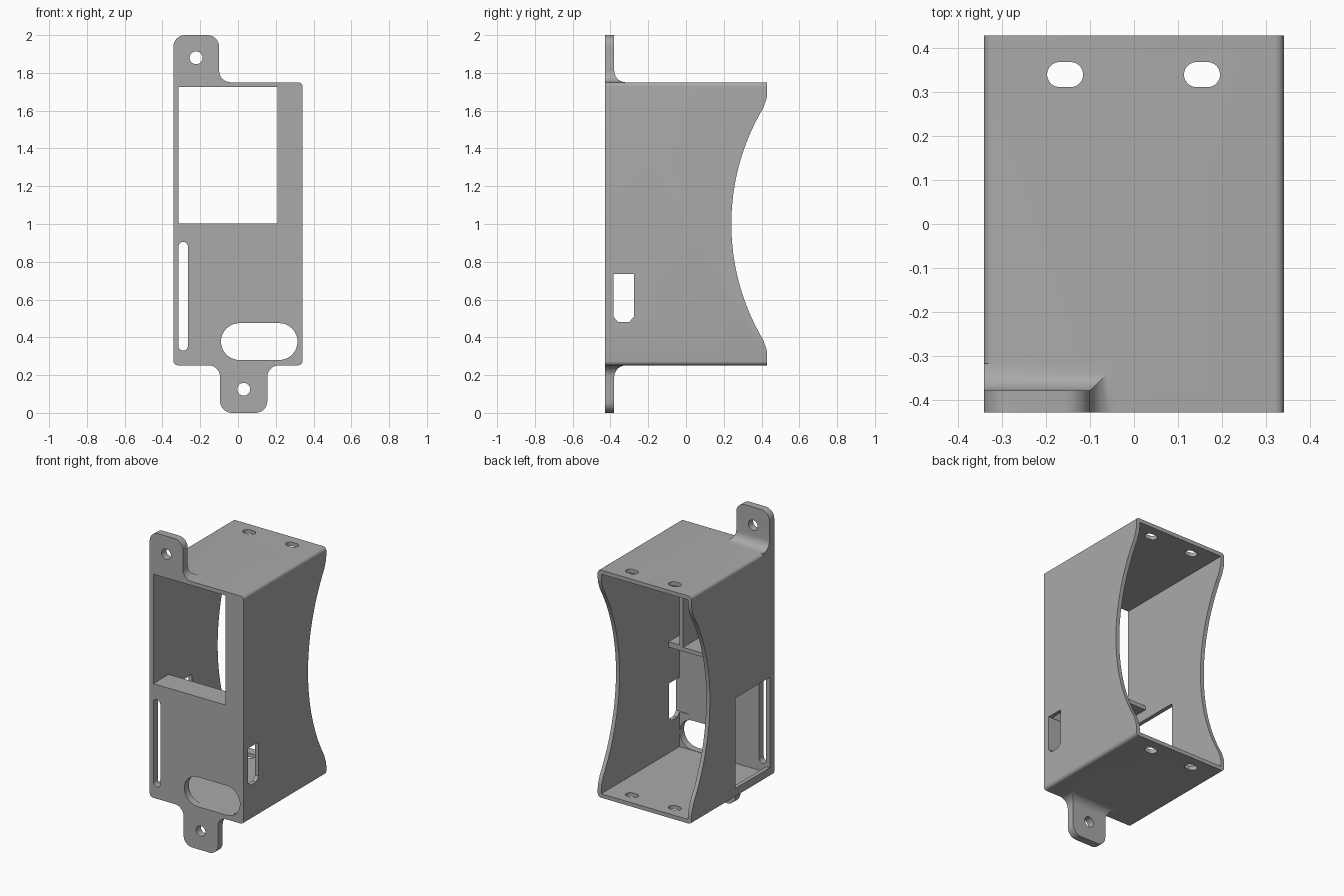
import bpy, bmesh, math

if "Cube" in bpy.data.objects:
    bpy.data.objects.remove(bpy.data.objects["Cube"], do_unlink=True)

GREY = (0.40, 0.40, 0.40, 1)
mat = bpy.data.materials.new("plain grey plastic")
mat.use_nodes = True
mat.diffuse_color = GREY
mat.node_tree.nodes["Principled BSDF"].inputs["Base Color"].default_value = GREY

W, D, T = 0.342, 0.43, 0.026        # half width, half depth, wall thickness
BOTTOM, TOP = 0.252, 1.75
FRONT_IN = -0.383                   # inner face of the front wall
FRAME_BACK = -0.27                  # rear edge of the display frame


def loft(name, rings):
    """Closed solid through rings with equal point counts."""
    bm = bmesh.new()
    loops = [[bm.verts.new(p) for p in ring] for ring in rings]
    n = len(loops[0])
    for a, b in zip(loops, loops[1:]):
        for i in range(n):
            bm.faces.new((a[i], a[(i + 1) % n], b[(i + 1) % n], b[i]))
    bm.faces.new(loops[0])
    bm.faces.new(loops[-1])
    bmesh.ops.remove_doubles(bm, verts=bm.verts, dist=1e-5)
    bmesh.ops.recalc_face_normals(bm, faces=bm.faces)
    mesh = bpy.data.meshes.new(name)
    bm.to_mesh(mesh)
    bm.free()
    mesh.materials.append(mat)
    ob = bpy.data.objects.new(name, mesh)
    bpy.context.collection.objects.link(ob)
    return ob


def prism(name, axis, pts, a, b):
    """Extrude a 2D outline along an axis from a to b."""
    place = {"x": lambda u, v, w: (w, u, v),
             "y": lambda u, v, w: (u, w, v),
             "z": lambda u, v, w: (u, v, w)}[axis]
    return loft(name, [[place(u, v, w) for u, v in pts] for w in (a, b)])


def rect(u0, u1, v0, v1, r=0.0, steps=10):
    """Rectangle outline with optional round corners."""
    if r == 0:
        return [(u0, v0), (u1, v0), (u1, v1), (u0, v1)]
    pts = []
    corners = [(u1 - r, v1 - r), (u0 + r, v1 - r), (u0 + r, v0 + r), (u1 - r, v0 + r)]
    for k, (cu, cv) in enumerate(corners):
        for i in range(steps + 1):
            t = math.pi / 2 * (k + i / steps)
            p = (cu + r * math.cos(t), cv + r * math.sin(t))
            if not pts or math.dist(p, pts[-1]) > 1e-5:
                pts.append(p)
    if math.dist(pts[0], pts[-1]) < 1e-5:
        pts.pop()
    return pts


def combine(target, tool, operation):
    """Boolean the tool into the target and remove the tool."""
    mod = target.modifiers.new("bool", "BOOLEAN")
    mod.operation, mod.solver, mod.object = operation, "EXACT", tool
    deps = bpy.context.evaluated_depsgraph_get()
    mesh = bpy.data.meshes.new_from_object(target.evaluated_get(deps))
    target.modifiers.clear()
    target.data = mesh
    bpy.data.objects.remove(tool, do_unlink=True)


def tab(name, x0, x1, base, tip, flare_left):
    """Mounting ear: fillet at the base, round corners at the tip."""
    s = 1 if tip > base else -1
    r, steps = 0.062, 8
    rows = [(base - s * 0.018, r, 0)]
    for i in range(steps + 1):
        t = math.pi / 2 * i / steps
        rows.append((base + s * r * (1 - math.cos(t)), r * (1 - math.sin(t)), 0))
    for i in range(steps + 1):
        t = math.pi / 2 * i / steps
        rows.append((tip - s * r * (1 - math.sin(t)), 0, r * (1 - math.cos(t))))
    rings = []
    for z, flare, inset in rows:
        a = x0 - flare * flare_left + inset
        b = x1 + flare - inset
        rings.append([(x, y, z) for x, y in rect(a, b, -D, -0.38 + flare)])
    return loft(name, rings)


# Hollow case, open at the back
case = prism("device_case", "y", rect(-W, W, BOTTOM, TOP, 0.022, 6), -D, D)
combine(case, prism("cavity", "y", rect(T - W, W - T, BOTTOM + T, TOP - T),
                    FRONT_IN, 0.6), "DIFFERENCE")

# Mounting ears and the frame behind the display opening
additions = [
    tab("upper_ear", -W, -0.10, TOP, 2.0, 0),
    tab("lower_ear", -0.095, 0.155, BOTTOM, 0.0, 1),
    prism("display_shelf", "y", rect(-0.33, 0.33, 0.976, 1.012), -0.40, FRAME_BACK),
    prism("display_rib", "y", rect(0.20, 0.235, 0.985, 1.74), -0.40, FRAME_BACK),
]
for part in additions:
    combine(case, part, "UNION")

# Curved scoop of the rear edge
scoop = [(0.6, 1.69), (D, 1.69), (0.427, 1.665), (0.418, 1.64)]
radius, half, steps = 1.2, 0.615, 40
for i in range(steps + 1):
    dz = half - 2 * half * i / steps
    scoop.append((0.24 + radius - math.sqrt(radius ** 2 - dz ** 2), 1 + dz))
scoop += [(y, 2 - z) for y, z in reversed(scoop[:4])]

# Openings
cutters = [
    prism("scoop_cutter", "x", scoop, -0.6, 0.6),
    prism("display_cutter", "y", rect(T - W, 0.21, 1.003, TOP - T), -0.6, -0.2),
    prism("slot_cutter", "y", rect(-0.316, -0.265, 0.33, 0.905, 0.0255), -0.6, -0.3),
    prism("oval_cutter", "y", rect(-0.09, 0.315, 0.28, 0.475, 0.0975, 14), -0.6, -0.3),
    prism("side_window_cutter", "x", rect(FRONT_IN, -0.025, 0.315, 0.91), -0.6, -0.25),
    prism("side_port_cutter", "x",
          [(-0.385, 0.735), (-0.385, 0.51), (-0.36, 0.482), (-0.30, 0.482),
           (-0.275, 0.51), (-0.275, 0.735)], 0.25, 0.6),
]
for x, z in ((-0.222, 1.88), (0.03, 0.125)):
    cutters.append(prism("ear_hole_cutter", "y",
                         rect(x - 0.034, x + 0.034, z - 0.034, z + 0.034, 0.034), -0.6, -0.3))
for x in (-0.157, 0.155):
    cutters.append(prism("strap_hole_cutter", "z",
                         rect(x - 0.041, x + 0.041, 0.312, 0.369, 0.0285), 0.1, 1.9))
for cutter in cutters:
    combine(case, cutter, "DIFFERENCE")

# Smooth rounded edges, keep the corners crisp
bpy.ops.object.select_all(action="DESELECT")
case.select_set(True)
bpy.context.view_layer.objects.active = case
bpy.ops.object.shade_smooth_by_angle(angle=math.radians(30))
